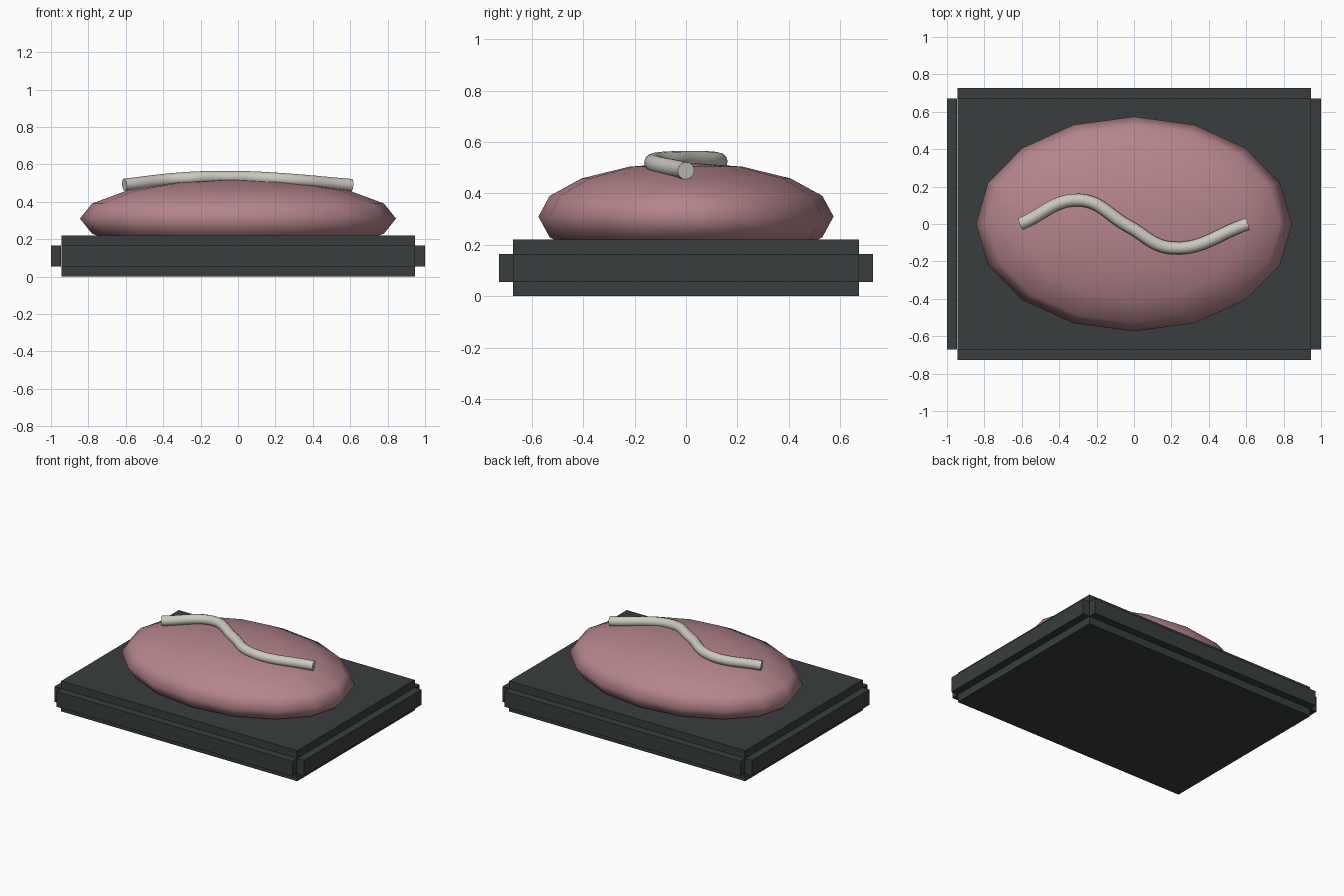
import bpy, math

if "Cube" in bpy.data.objects:
    bpy.data.objects.remove(bpy.data.objects["Cube"])


def material(name, rgb):
    m = bpy.data.materials.new(name)
    m.diffuse_color = (*rgb, 1)
    m.use_nodes = True
    m.node_tree.nodes["Principled BSDF"].inputs["Base Color"].default_value = m.diffuse_color
    return m


dark = material("dark_grey", (0.04, 0.047, 0.048))
pink = material("dusty_pink", (0.46, 0.235, 0.262))
cream = material("cream", (0.60, 0.58, 0.52))


def box(name, center, size):
    bpy.ops.mesh.primitive_cube_add(size=1, location=center)
    o = bpy.context.object
    o.name = name
    o.scale = size
    bpy.ops.object.transform_apply(location=False, rotation=False, scale=True)
    o.data.materials.append(dark)
    return o


# base slab with a rail along each side
box("base_slab", (0, 0, 0.11), (1.89, 1.344, 0.22))
for s, fb, lr in ((-1, "front", "left"), (1, "back", "right")):
    box(fb + "_rail", (0, s * 0.6995, 0.11), (1.89, 0.055, 0.11))
    box(lr + "_rail", (s * 0.9725, 0, 0.11), (0.055, 1.344, 0.11))

# low-poly cushion, partly sunk into the slab
bpy.ops.mesh.primitive_uv_sphere_add(segments=16, ring_count=8, radius=1, location=(0, 0, 0.31))
cushion = bpy.context.object
cushion.name = "cushion"
cushion.scale = (0.845, 0.574, 0.21)
bpy.ops.object.transform_apply(location=False, rotation=False, scale=True)
cushion.data.materials.append(pink)
bpy.ops.object.shade_smooth()

# wavy cord lying over the cushion
curve = bpy.data.curves.new("cord", "CURVE")
curve.dimensions = "3D"
curve.bevel_depth = 0.034
curve.bevel_resolution = 4
curve.resolution_u = 10
curve.use_fill_caps = True
path = [(-0.607, 0, 0.49), (-0.29, 0.128, 0.524), (-0.03, -0.012, 0.531),
        (0.2, -0.128, 0.522), (0.607, 0, 0.488)]
spline = curve.splines.new("BEZIER")
spline.bezier_points.add(len(path) - 1)
for p, co in zip(spline.bezier_points, path):
    p.co = co
    p.handle_left_type = p.handle_right_type = "AUTO"
cord = bpy.data.objects.new("cord", curve)
bpy.context.collection.objects.link(cord)
bpy.ops.object.select_all(action="DESELECT")
cord.select_set(True)
bpy.context.view_layer.objects.active = cord
bpy.ops.object.convert(target="MESH")
cord = bpy.context.object
cord.name = "cord"
cord.data.materials.clear()
cord.data.materials.append(cream)
bpy.ops.object.shade_smooth_by_angle(angle=math.radians(40))
